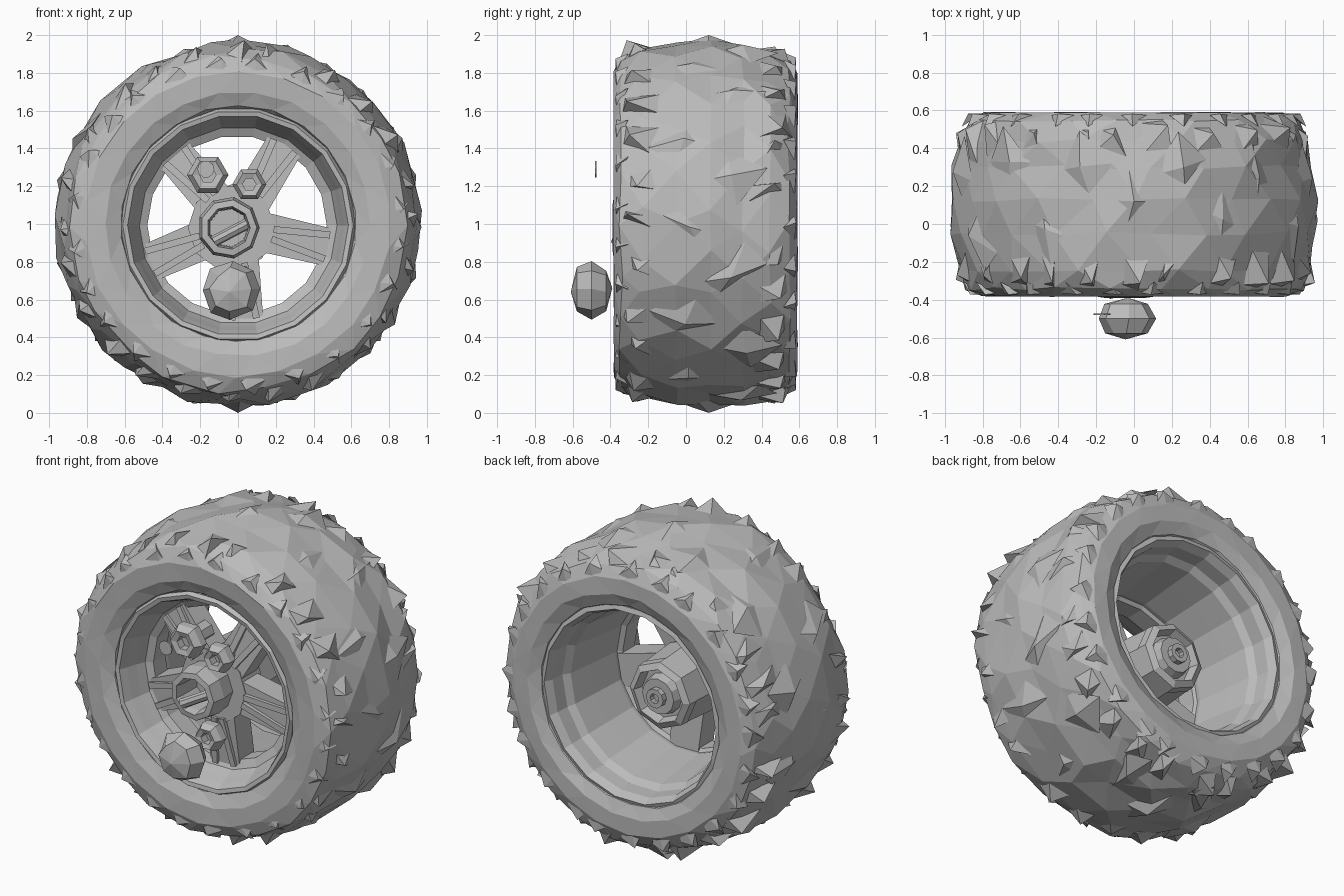
import bpy, bmesh, math, random
from mathutils import Vector

random.seed(7)
if "Cube" in bpy.data.objects:
    bpy.data.objects.remove(bpy.data.objects["Cube"], do_unlink=True)

GREY = (0.5, 0.5, 0.5, 1)
mat = bpy.data.materials.new("plain grey")
mat.use_nodes = True
mat.diffuse_color = GREY
mat.node_tree.nodes["Principled BSDF"].inputs["Base Color"].default_value = GREY


def jit(d):
    return random.uniform(-d, d)


def polar(a, r, y, c=(0, 1.0)):
    """Point at angle a and radius r around the wheel axle, which runs along y."""
    return Vector((c[0] + r * math.cos(a), y, c[1] + r * math.sin(a)))


def build(name, verts, faces, triangulate=False):
    bm = bmesh.new()
    vs = [bm.verts.new(v) for v in verts]
    for f in faces:
        bm.faces.new([vs[i] for i in f])
    if triangulate:
        bmesh.ops.triangulate(bm, faces=bm.faces[:])
    bmesh.ops.recalc_face_normals(bm, faces=bm.faces[:])
    me = bpy.data.meshes.new(name)
    bm.to_mesh(me)
    bm.free()
    me.materials.append(mat)
    ob = bpy.data.objects.new(name, me)
    bpy.context.collection.objects.link(ob)
    return ob


def revolve(name, profile, n, c=(0, 1.0), wobble=0.0, twist=0.0, tri=False):
    """Closed (radius, y) profile turned around the axle."""
    m = len(profile)
    verts, faces = [], []
    for i in range(n):
        for j, (r, y) in enumerate(profile):
            w = wobble if r > 0.82 else wobble * 0.25
            a = 2 * math.pi * (i + 0.5 * (j % 2) * twist) / n
            verts.append(polar(a + jit(w * 3), r + jit(w), y + jit(w * 0.6), c))
            k = (i + 1) % n
            faces.append((i * m + j, k * m + j, k * m + (j + 1) % m, i * m + (j + 1) % m))
    return build(name, verts, faces, tri)


def disc(name, c, r, y0, y1, n, r1=None):
    """Solid prism or frustum along y."""
    r1 = r if r1 is None else r1
    verts = [polar(2 * math.pi * i / n, rr, y, c) for rr, y in ((r, y0), (r1, y1)) for i in range(n)]
    faces = [tuple(range(n)), tuple(range(n, 2 * n))]
    faces += [(i, (i + 1) % n, n + (i + 1) % n, n + i) for i in range(n)]
    return build(name, verts, faces)


# Tyre carcass, faceted and uneven on the tread
revolve("tyre", [(0.59, -0.28), (0.625, -0.345), (0.70, -0.378), (0.81, -0.382), (0.885, -0.345),
                 (0.93, -0.24), (0.955, -0.05), (0.962, 0.13), (0.952, 0.30), (0.925, 0.44),
                 (0.88, 0.545), (0.80, 0.588), (0.70, 0.59), (0.625, 0.56), (0.59, 0.50)],
        22, wobble=0.02, twist=0.9, tri=True)

# Tread lugs: broad jagged wedges on both shoulders and along the middle
verts, faces = [], []


def lug(base, apex):
    k = len(verts)
    verts.extend(base + [apex])
    faces.append((k + 3, k + 2, k + 1, k))
    faces.extend((k + i, k + (i + 1) % 4, k + 4) for i in range(4))


def edge(side, d):
    """Depth at distance d in from the front (-1) or back (1) sidewall."""
    return 0.105 + side * (0.49 - d)


N = 24
for i in range(N):
    a = 2 * math.pi * i / N
    for side in (-1, 1):
        b = a + (0.13 if side > 0 else 0) + jit(0.04)
        w = 0.13 + jit(0.04)
        lug([polar(b - w, 0.91, edge(side, 0.30 + jit(0.07))), polar(b + w * 0.5, 0.92, edge(side, 0.24 + jit(0.07))),
             polar(b + w, 0.85, edge(side, 0.06)), polar(b - w * 0.3, 0.76 + jit(0.05), edge(side, 0.012))],
            polar(b + jit(0.10), 0.957 + jit(0.022), edge(side, 0.10 + jit(0.03))))
        # flat chips running down onto the sidewall
        lug([polar(b + 0.03, 0.82, edge(side, 0.02)), polar(b + 0.09, 0.73 + jit(0.04), edge(side, 0.012)),
             polar(b + 0.19, 0.84, edge(side, 0.02)), polar(b + 0.12, 0.91, edge(side, 0.08))],
            polar(b + 0.10 + jit(0.05), 0.88, edge(side, 0.012)))
    y = 0.11 + (0.17 if i % 2 else -0.13) + jit(0.05)
    top = 0.978 + jit(0.01)
    if i in (N // 4, 3 * N // 4):
        y, top = 0.12, 1.0
    t = jit(0.10)
    lug([polar(a - 0.16, 0.935, y + t), polar(a + jit(0.08), 0.935, y - 0.19),
         polar(a + 0.16, 0.935, y - t), polar(a + jit(0.08), 0.935, y + 0.19)],
        polar(a + (jit(0.06) if top < 1 else 0), top, y))
build("tread_lugs", verts, faces, True)

# Rim barrel with rolled lips at both ends
revolve("rim", [(0.625, -0.33), (0.61, -0.355), (0.585, -0.35), (0.565, -0.30), (0.545, -0.24),
                (0.51, -0.15), (0.495, 0.0), (0.52, 0.22), (0.54, 0.38), (0.57, 0.42),
                (0.575, 0.51), (0.60, 0.56), (0.63, 0.55), (0.61, 0.40), (0.60, -0.2)],
        18, c=(0, 0.993))

# Five spokes and their raised ribs
HUB = (-0.035, 0.98)


def spoke(name, a, r0, r1, w0, w1, front, back):
    u = Vector((math.cos(a), 0, math.sin(a)))
    v = Vector((-math.sin(a), 0, math.cos(a)))
    pts = []
    for r, w, s in ((r0, w0, 0.03), (r1, w1, 0.0)):
        for side, y in ((-1, front), (1, front), (1, back), (-1, back)):
            pts.append(Vector((-0.01, y - s, 0.99)) + u * r + v * side * w)
    build(name, pts, [(0, 1, 2, 3), (4, 5, 6, 7)] +
          [(i, (i + 1) % 4, 4 + (i + 1) % 4, 4 + i) for i in range(4)])


for i in range(5):
    a = math.radians(59 + 72 * i)
    spoke(f"spoke_{i + 1}", a, 0.12, 0.53, 0.105, 0.10, -0.17, -0.02)
    for s in (-1, 1):
        spoke(f"spoke_rib_{i + 1}_{'a' if s < 0 else 'b'}", a + s * 0.13, 0.2, 0.50, 0.018, 0.018, -0.19, -0.16)

# Ring joining the spoke ends to the barrel
revolve("spoke_ring", [(0.535, -0.19), (0.475, -0.16), (0.475, -0.04), (0.535, 0.0)], 18, c=(-0.005, 0.993))

# Hub: open front sleeve, centre plate, stepped back boss and a slanted rod
revolve("hub_sleeve", [(0.15, -0.16), (0.165, -0.30), (0.15, -0.385), (0.115, -0.39), (0.105, -0.34),
                       (0.10, -0.16)], 9, c=(-0.05, 0.98))
disc("hub_plate", HUB, 0.23, -0.20, -0.02, 10)
disc("hub_boss", HUB, 0.23, -0.02, 0.27, 8, 0.21)
revolve("hub_back_ring", [(0.215, 0.25), (0.21, 0.31), (0.17, 0.33), (0.15, 0.26)], 8, c=HUB)
disc("hub_back_cap", HUB, 0.13, 0.25, 0.33, 12, 0.11)
revolve("axle_end", [(0.06, 0.32), (0.06, 0.365), (0.03, 0.365), (0.03, 0.32)], 10, c=HUB)

bpy.ops.mesh.primitive_cylinder_add(vertices=8, radius=0.03, depth=0.24)
rod = bpy.context.object
rod.name = "hub_rod"
rod.location = (-0.03, -0.34, 0.96)
rod.rotation_mode = 'QUATERNION'
rod.rotation_quaternion = Vector((0.19, 0.05, 0.10)).to_track_quat('Z', 'Y')
rod.data.materials.append(mat)

# Hexagonal wheel nuts on short studs
for i, (x, z, r) in enumerate(((-0.16, 1.26, 0.11), (0.06, 1.21, 0.09), (0.0, 0.70, 0.09))):
    revolve(f"wheel_nut_{i + 1}", [(r, -0.24), (r, -0.29), (r * 0.75, -0.33), (r * 0.4, -0.32),
                                   (r * 0.4, -0.24)], 6, c=(x, z))
    disc(f"wheel_stud_{i + 1}", (x, z), r * 0.6, -0.27, -0.1, 8)
disc("loose_washer", (-0.17, 1.29), 0.045, -0.482, -0.474, 10)

# Faceted ball with a sharp equator in front of the wheel
bpy.ops.mesh.primitive_uv_sphere_add(segments=8, ring_count=4, radius=1)
ball = bpy.context.object
ball.name = "front_ball"
for v in ball.data.vertices:
    v.co = Vector((v.co.x * 0.16, v.co.y * 0.16, v.co.z * 0.11))
    v.co += Vector((jit(0.012), jit(0.012), 0))
ball.location = (-0.035, -0.5, 0.65)
ball.rotation_euler = (math.pi / 2, 0, 0)
ball.data.materials.append(mat)
